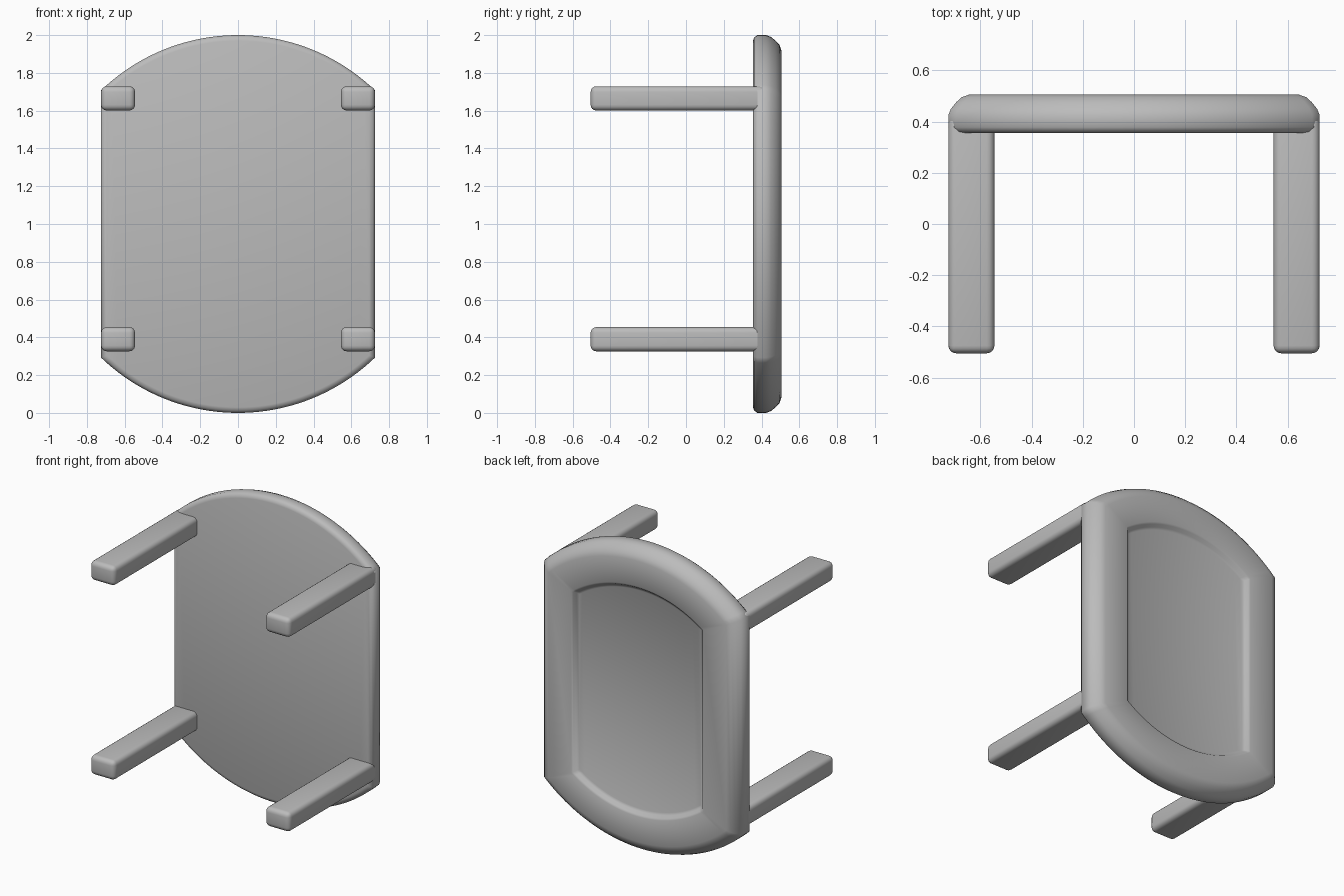
import bpy, bmesh, math

if "Cube" in bpy.data.objects:
    bpy.data.objects.remove(bpy.data.objects["Cube"])

grey = bpy.data.materials.new("plain_grey")
grey.diffuse_color = (0.5, 0.5, 0.5, 1)
grey.use_nodes = True
grey.node_tree.nodes["Principled BSDF"].inputs["Base Color"].default_value = grey.diffuse_color

HALF_W, RADIUS, MID_Z = 0.725, 1.045, 1.0
STEPS = 40


def finish(bm, name):
    bmesh.ops.recalc_face_normals(bm, faces=bm.faces)
    mesh = bpy.data.meshes.new(name)
    bm.to_mesh(mesh)
    bm.free()
    obj = bpy.data.objects.new(name, mesh)
    bpy.context.collection.objects.link(obj)
    mesh.materials.append(grey)
    bpy.ops.object.select_all(action='DESELECT')
    obj.select_set(True)
    bpy.context.view_layer.objects.active = obj
    bpy.ops.object.shade_smooth_by_angle(angle=math.radians(50))
    return obj


def outline(inset):
    """Straight sides with bowed ends, moved inward by inset."""
    w, r = HALF_W - inset, RADIUS - inset
    a = math.asin(w / r)
    arc = [(r * math.sin(t), r * math.cos(t) - RADIUS + 1.0)
           for t in (-a + 2 * a * i / STEPS for i in range(STEPS + 1))]
    return arc + [(-x, -z) for x, z in arc]


# Table top lying on its end: rounded rim and a shallow recessed panel behind
profile = [(0.355, 0.03), (0.361, 0.012), (0.378, 0.0), (0.425, 0.0),
           (0.45, 0.01), (0.475, 0.03), (0.495, 0.052), (0.505, 0.08),
           (0.505, 0.245), (0.499, 0.257), (0.482, 0.27), (0.475, 0.285)]
bm = bmesh.new()
rings = [[bm.verts.new((x, y, MID_Z + z)) for x, z in outline(d)]
         for y, d in profile]
n = len(rings[0])
for a, b in zip(rings, rings[1:]):
    for i in range(n):
        j = (i + 1) % n
        bm.faces.new((a[i], a[j], b[j], b[i]))
bm.faces.new(rings[0])
bm.faces.new(rings[-1])
finish(bm, "table_top")

# Four rounded rectangular legs pointing forward
Y0, Y1 = -0.505, 0.42
for side, sx in (("left", -1), ("right", 1)):
    for level, z in (("lower", 0.39), ("upper", 1.665)):
        bm = bmesh.new()
        bmesh.ops.create_cube(bm, size=1)
        for v in bm.verts:
            v.co = (sx * 0.635 + v.co.x * 0.18,
                    (Y0 + Y1) / 2 + v.co.y * (Y1 - Y0),
                    z + v.co.z * 0.128)
        bmesh.ops.bevel(bm, geom=bm.edges[:], offset=0.03, segments=4,
                        profile=0.5, affect='EDGES')
        finish(bm, f"{level}_{side}_leg")
